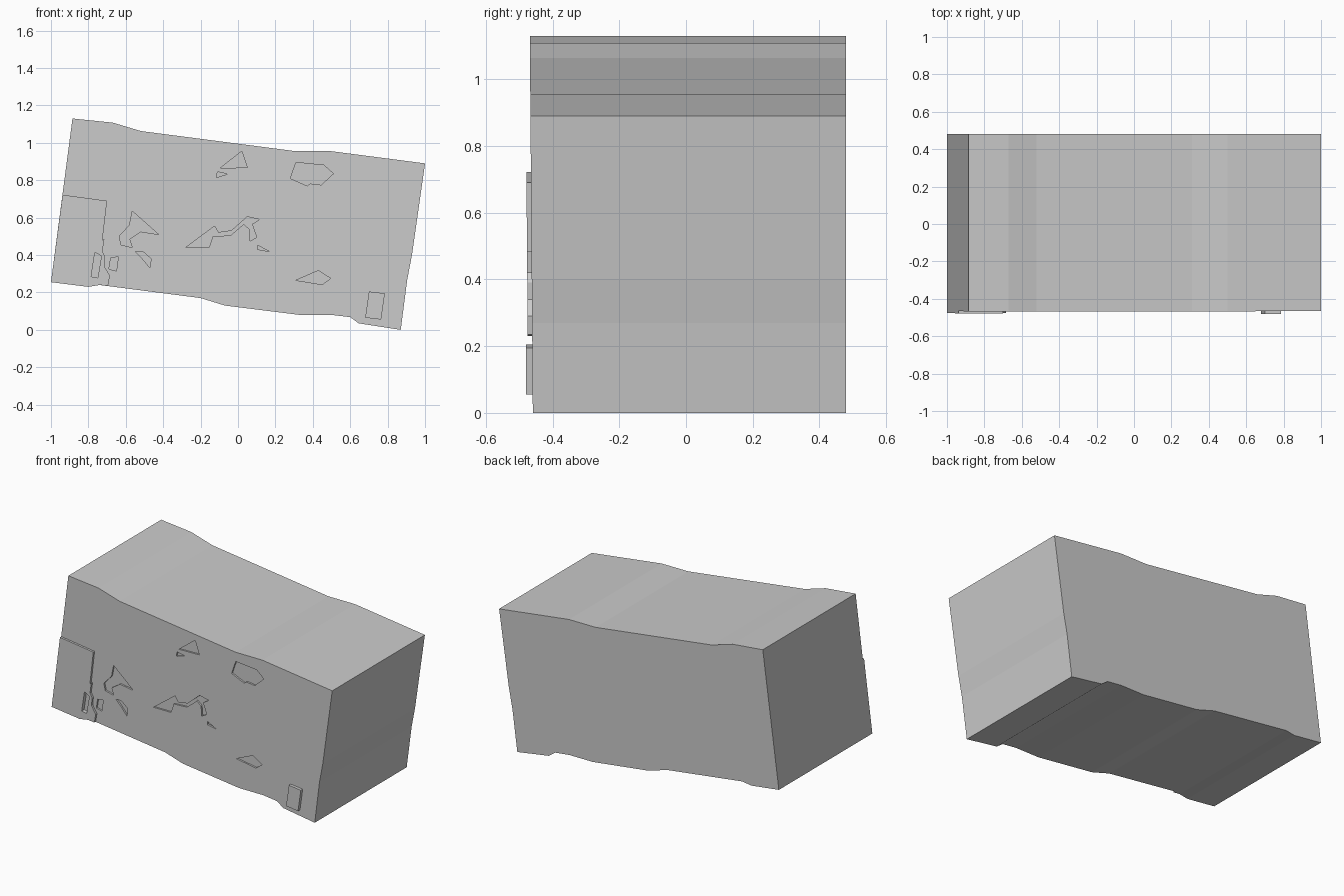
import bpy, bmesh


def front_y(z):
    # the front face leans outward slightly with height
    return -0.459 - 0.008 * z


def prism(bm, pts, front, back):
    # closed slab from a front (x, z) outline; front/back give y for a height
    a = [bm.verts.new((x, front(z), z)) for x, z in pts]
    b = [bm.verts.new((x, back(z), z)) for x, z in pts]
    bm.faces.new(a)
    bm.faces.new(b[::-1])
    n = len(pts)
    for i in range(n):
        bm.faces.new((a[i], b[i], b[(i + 1) % n], a[(i + 1) % n]))


def slab(name, outlines, front, back):
    bm = bmesh.new()
    for pts in outlines:
        prism(bm, pts, front, back)
    bmesh.ops.recalc_face_normals(bm, faces=bm.faces)
    me = bpy.data.meshes.new(name)
    bm.to_mesh(me)
    bm.free()
    ob = bpy.data.objects.new(name, me)
    bpy.context.collection.objects.link(ob)
    return ob


# Main block: worn outline run from front to back
block = slab("stone_block", [[
    (-1, .255), (-.8, .23), (-.74, .24), (-.2, .17), (-.07, .13), (.33, .08),
    (.5, .08), (.6, .068), (.645, .035), (.87, 0), (.905, .27), (.93, .4),
    (1, .89), (.5, .955), (.31, .955), (-.52, 1.063), (-.67, 1.108),
    (-.885, 1.13)]], front_y, lambda z: 0.48)

# Raised plate at the lower left of the front
plate = slab("raised_corner_plate", [[
    (-1, .255), (-.8, .23), (-.74, .24), (-.695, .235), (-.685, .29),
    (-.715, .34), (-.71, .39), (-.725, .42), (-.715, .485), (-.725, .48),
    (-.70, .69), (-.938, .722)]],
    lambda z: front_y(z) - 0.0135, lambda z: front_y(z) + 0.003)

# Small raised tile at the lower right
slab("raised_tile", [[(.68, .065), (.765, .055), (.785, .195), (.70, .205)]],
     lambda z: -0.48, lambda z: front_y(z) + 0.003)

# Shallow chips broken out of the front
chips = slab("chip_cutters", [
    [(.28, .81), (.37, .77), (.385, .782), (.445, .775), (.51, .835),
     (.46, .88), (.31, .895)],
    [(.31, .265), (.45, .242), (.495, .275), (.43, .317)],
    [(-.095, .865), (.05, .868), (.02, .955)],
    [(-.115, .815), (-.055, .833), (-.11, .845)],
    [(-.28, .44), (-.155, .44), (-.135, .50), (-.04, .505), (.03, .565),
     (.06, .54), (.065, .475), (.10, .495), (.075, .565), (.115, .59),
     (.05, .605), (-.035, .53), (-.105, .52), (-.125, .555)],
    [(.105, .43), (.17, .418), (.105, .452)],
    [(-.635, .50), (-.625, .455), (-.565, .44), (-.58, .485), (-.52, .525),
     (-.425, .51), (-.565, .635), (-.58, .56)],
    [(-.55, .42), (-.515, .385), (-.47, .33), (-.465, .38), (-.51, .42)],
    [(-.68, .385), (-.69, .325), (-.65, .315), (-.64, .39)],
    [(-.785, .285), (-.75, .278), (-.73, .395), (-.765, .415)],
], lambda z: -0.52, lambda z: front_y(z) + 0.011)
chips.hide_render = True
chips.display_type = 'WIRE'
chips.hide_set(True)

for ob in (block, plate):
    m = ob.modifiers.new("chips", 'BOOLEAN')
    m.operation = 'DIFFERENCE'
    m.solver = 'EXACT'
    m.object = chips
